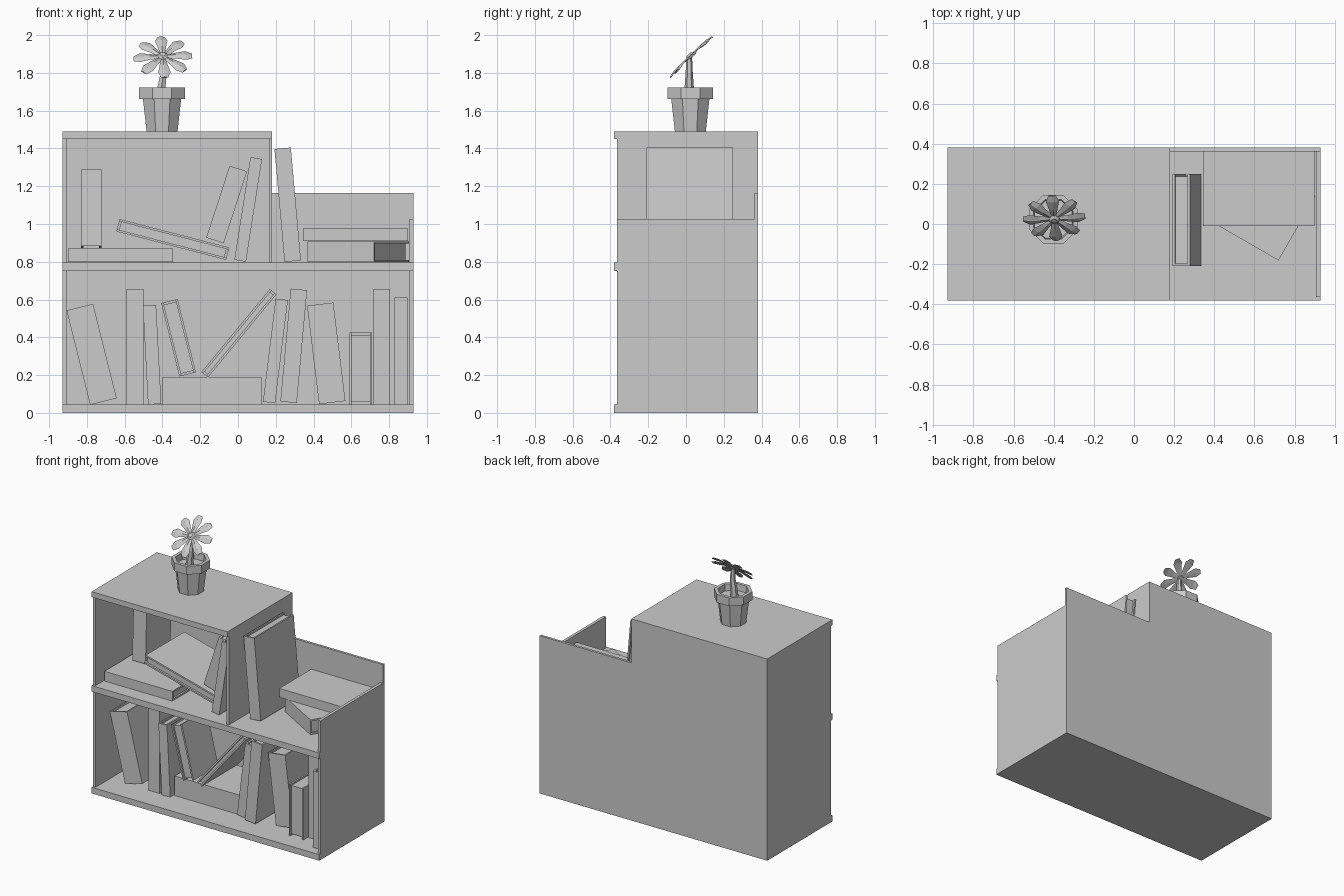
import bpy, bmesh, math
from mathutils import Matrix, Vector

if "Cube" in bpy.data.objects:
    bpy.data.objects.remove(bpy.data.objects["Cube"])

grey = bpy.data.materials.new("plain grey")
grey.diffuse_color = (0.6, 0.6, 0.6, 1)
grey.use_nodes = True
grey.node_tree.nodes["Principled BSDF"].inputs["Base Color"].default_value = grey.diffuse_color


def finish(name, bm, matrix=None):
    if matrix:
        bm.transform(matrix)
    bmesh.ops.recalc_face_normals(bm, faces=bm.faces)
    mesh = bpy.data.meshes.new(name)
    bm.to_mesh(mesh)
    bm.free()
    mesh.materials.append(grey)
    obj = bpy.data.objects.new(name, mesh)
    bpy.context.collection.objects.link(obj)
    return obj


def add_box(bm, x0, x1, y0, y1, z0, z1):
    m = Matrix.Translation(((x0 + x1) / 2, (y0 + y1) / 2, (z0 + z1) / 2))
    m = m @ Matrix.Diagonal((x1 - x0, y1 - y0, z1 - z0, 1))
    bmesh.ops.create_cube(bm, size=1, matrix=m)


def box(name, *dims):
    bm = bmesh.new()
    add_box(bm, *dims)
    finish(name, bm)


def prism(bm, profile, vec, start):
    """Extrude a closed outline of (x, y) points along vec."""
    face = bm.faces.new([bm.verts.new((x, y, start)) for x, y in profile])
    out = bmesh.ops.extrude_face_region(bm, geom=[face])
    bmesh.ops.translate(bm, vec=vec, verts=[v for v in out["geom"] if isinstance(v, bmesh.types.BMVert)])


def lathe(name, rings, segs, matrix):
    """Rings of (radius, z, x offset) joined and capped at both ends."""
    bm = bmesh.new()
    loops = []
    for r, z, dx in rings:
        angles = [2 * math.pi * (i + 0.5) / segs for i in range(segs)]
        loops.append([bm.verts.new((dx + r * math.cos(a), r * math.sin(a), z)) for a in angles])
    for a, b in zip(loops, loops[1:]):
        for i in range(segs):
            j = (i + 1) % segs
            bm.faces.new((a[i], a[j], b[j], b[i]))
    bm.faces.new(loops[0])
    bm.faces.new(loops[-1])
    finish(name, bm, matrix)


# Shelf case
box("base_board", -0.93, 0.93, -0.38, 0.38, 0, 0.045)
box("middle_board", -0.93, 0.93, -0.38, 0.37, 0.752, 0.796)
box("top_board", -0.93, 0.18, -0.38, 0.38, 1.45, 1.49)
box("left_side", -0.93, -0.908, -0.365, 0.37, 0.02, 1.47)
box("right_side", 0.908, 0.93, -0.365, 0.37, 0.02, 1.027)
box("divider", 0.163, 0.18, -0.365, 0.37, 0.78, 1.47)
box("back_panel_tall", -0.93, 0.18, 0.362, 0.38, 0.02, 1.47)
box("back_panel_low", 0.18, 0.93, 0.362, 0.38, 0.02, 1.165)


def book(name, x, z, t, h, front, d, tilt=0, flip=False, yaw=0, lean=0):
    """Cover wraps three sides of a recessed page block; spine faces -y."""
    bm = bmesh.new()
    a, b, c = t / 2, d / 2, 0.012
    cover = [(-a, b), (-a, -b), (a, -b), (a, b), (a - c, b), (a - c, c - b), (c - a, c - b), (c - a, b)]
    prism(bm, cover, (0, 0, h), -h / 2)
    add_box(bm, c - a, a - c, c - b, b - 0.014, 0.012 - h / 2, h / 2 - 0.012)
    m = Matrix.Translation((x, front + b, z))
    m = m @ Matrix.Rotation(math.radians(yaw), 4, "Z")
    m = m @ Matrix.Rotation(math.radians(lean), 4, "X")
    m = m @ Matrix.Rotation(math.radians(tilt), 4, "Y")
    if flip:
        m = m @ Matrix.Rotation(math.pi, 4, "Z")
    finish(name, bm, m)


# Lower shelf books: x, z, thickness, height, front y, depth, tilt, flip
lower = [
    (-0.775, 0.31, 0.145, 0.515, -0.20, 0.39, -14, False),
    (-0.545, 0.35, 0.09, 0.61, -0.20, 0.45, 0, False),
    (-0.455, 0.308, 0.07, 0.525, -0.21, 0.39, -3, False),
    (-0.315, 0.398, 0.09, 0.40, -0.20, 0.29, -14, True),
    (0.005, 0.422, 0.045, 0.57, -0.20, 0.42, 39.5, True),
    (-0.137, 0.118, 0.145, 0.525, -0.17, 0.38, 90, False),
    (0.198, 0.328, 0.065, 0.55, -0.20, 0.41, 7, False),
    (0.295, 0.355, 0.087, 0.60, -0.24, 0.45, 5.2, False),
    (0.467, 0.315, 0.14, 0.525, -0.17, 0.39, -7, False),
    (0.65, 0.235, 0.12, 0.38, -0.25, 0.28, 0, True),
    (0.76, 0.35, 0.09, 0.61, -0.20, 0.45, 0, False),
    (0.863, 0.328, 0.067, 0.565, -0.31, 0.42, 0, False),
]
for i, b in enumerate(lower):
    book(f"lower_book_{i + 1}", *b)

# Upper shelf books
book("flat_book", -0.622, 0.834, 0.072, 0.555, -0.275, 0.40, 90)
book("standing_book", -0.777, 1.08, 0.108, 0.405, -0.04, 0.29, lean=-2)
book("sloping_book", -0.345, 0.918, 0.068, 0.60, -0.18, 0.45, -75.5, True)
book("leaning_book_short", -0.06, 1.103, 0.097, 0.40, -0.16, 0.30, 18)
book("leaning_book_tall", 0.054, 1.077, 0.062, 0.55, -0.28, 0.41, 8.9)
book("open_shelf_leaning_book", 0.263, 1.102, 0.087, 0.60, -0.21, 0.46, -5.1)
book("stack_lower_book", 0.637, 0.853, 0.11, 0.405, -0.105, 0.37, 90, yaw=-30)
book("stack_upper_book", 0.622, 0.942, 0.066, 0.555, -0.01, 0.375, 90)

# Flower pot: eight-sided, with hollow rim and soil
k = 1 / math.cos(math.pi / 8)
pot = [(0.082, 1.49), (0.101, 1.662), (0.121, 1.662), (0.121, 1.723), (0.098, 1.723), (0.094, 1.675)]
spot = Matrix.Translation((-0.402, 0.023, 0))
lathe("flower_pot", [(r * k, z, 0) for r, z in pot], 8, spot)

# Stem and flower head
lathe("stem", [(0.027, 1.66, -0.008), (0.024, 1.73, -0.002), (0.019, 1.80, 0.008), (0.015, 1.885, 0.006)], 6,
      Matrix.Translation((-0.402, 0.017, 0)))
head = Matrix.Translation((-0.398, 0.025, 1.888)) @ Matrix.Rotation(math.radians(44), 4, "X")
lathe("flower_centre", [(0.02, -0.01, 0), (0.028, 0.004, 0), (0.015, 0.016, 0)], 8, head)

# Petals: creased blades with a raised midline
bm = bmesh.new()
sections = [(0.015, 0.012, 0.003), (0.07, 0.022, 0.006), (0.12, 0.033, 0.004), (0.155, 0.018, -0.003)]
for n in range(8):
    turn = Matrix.Rotation(math.radians(45 * n + 4), 4, "Z")
    rows = []
    for r, w, z in sections:
        pts = [(r, -w, z - 0.006), (r, 0, z + 0.002), (r, w, z - 0.006), (r, 0, z - 0.007)]
        rows.append([bm.verts.new(turn @ Vector(p)) for p in pts])
    for a, b in zip(rows, rows[1:]):
        for i in range(4):
            j = (i + 1) % 4
            bm.faces.new((a[i], a[j], b[j], b[i]))
    bm.faces.new(rows[0])
    bm.faces.new(rows[-1])
finish("petals", bm, head)
